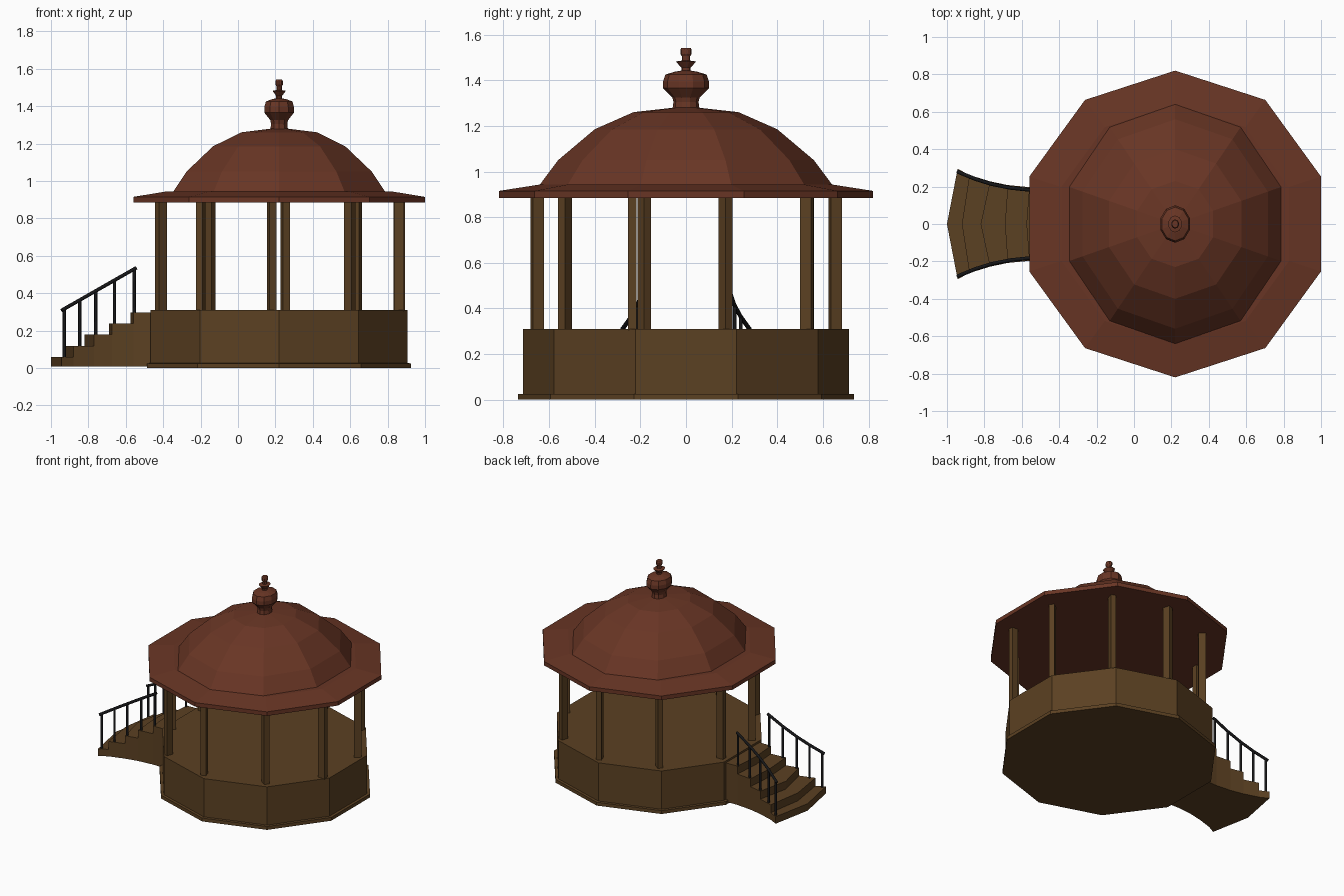
import bpy, bmesh
from math import cos, sin, radians

if "Cube" in bpy.data.objects:
    bpy.data.objects.remove(bpy.data.objects["Cube"])

CX = 0.22   # centre of the pavilion; the stairs reach out to -x


def material(name, rgb):
    m = bpy.data.materials.new(name)
    m.diffuse_color = (*rgb, 1)
    m.use_nodes = True
    m.node_tree.nodes["Principled BSDF"].inputs["Base Color"].default_value = m.diffuse_color
    return m


ROOF = material("roof_red", (0.14, 0.036, 0.018))
WOOD = material("wood_brown", (0.105, 0.052, 0.016))
IRON = material("black_iron", (0.008, 0.008, 0.009))


def add_mesh(name, bm, mat):
    bmesh.ops.recalc_face_normals(bm, faces=bm.faces)
    me = bpy.data.meshes.new(name)
    bm.to_mesh(me)
    bm.free()
    me.materials.append(mat)
    ob = bpy.data.objects.new(name, me)
    bpy.context.collection.objects.link(ob)
    return ob


def loft(name, rings, mat):
    """Join equal-sized rings of points into a closed solid."""
    bm = bmesh.new()
    vs = [[bm.verts.new(p) for p in r] for r in rings]
    n = len(vs[0])
    for a, b in zip(vs, vs[1:]):
        for i in range(n):
            j = (i + 1) % n
            bm.faces.new((a[i], a[j], b[j], b[i]))
    bm.faces.new(vs[0])
    bm.faces.new(vs[-1])
    return add_mesh(name, bm, mat)


def decagon(name, profile, mat, xs=1.0):
    """Ten-sided lathe of (radius, z) points, optionally squeezed in x."""
    angles = [radians(90 + 36 * k) for k in range(10)]
    return loft(name, [[(CX + r * cos(a) * xs, r * sin(a), z) for a in angles]
                       for r, z in profile], mat)


def rod(name, points, radius, mat):
    cu = bpy.data.curves.new(name, 'CURVE')
    cu.dimensions = '3D'
    cu.bevel_depth = radius
    cu.bevel_resolution = 1
    cu.use_fill_caps = True
    sp = cu.splines.new('POLY')
    sp.points.add(len(points) - 1)
    for p, co in zip(sp.points, points):
        p.co = (*co, 1)
    cu.materials.append(mat)
    ob = bpy.data.objects.new(name, cu)
    bpy.context.collection.objects.link(ob)


# Platform with plinth
decagon("platform", [(0.735, 0), (0.735, 0.025), (0.715, 0.026), (0.715, 0.31)],
        WOOD, 1.01)

# Roof: eave slab, dome, finial
decagon("eave", [(0.82, 0.885), (0.82, 0.915), (0.64, 0.943)], ROOF)
decagon("dome", [(0.64, 0.935), (0.64, 0.943), (0.56, 1.05), (0.40, 1.185),
                 (0.23, 1.26), (0.05, 1.28)], ROOF, 0.93)
decagon("finial", [(0.06, 1.27), (0.055, 1.305), (0.06, 1.325), (0.1, 1.365),
                   (0.1, 1.395), (0.09, 1.425), (0.05, 1.437), (0.02, 1.442),
                   (0.02, 1.455), (0.045, 1.482), (0.018, 1.486), (0.018, 1.505),
                   (0.025, 1.515), (0.025, 1.535), (0.02, 1.542)], ROOF, 0.83)

# Posts, one by each corner, each turned to face its own side
POSTS = [(0.862, -0.235), (0.862, 0.173), (0.636, 0.53), (0.252, 0.653),
         (-0.152, 0.53), (-0.412, 0.173), (-0.412, -0.183), (-0.20, -0.53),
         (0.18, -0.652), (0.598, -0.53)]
for k, (px, py) in enumerate(POSTS):
    c, s = cos(radians(36 * k)), sin(radians(36 * k))
    ring = [(px + u * c - v * s, py + u * s + v * c)
            for u, v in ((-.025, -.019), (.025, -.019), (.025, .019), (-.025, .019))]
    loft(f"post_{k + 1}", [[(x, y, z) for x, y in ring] for z in (0.305, 0.89)], WOOD)

# Stairs: pointed treads; (nose x, corner x, half width) of each riser
RISERS = [(-1.0, -0.943, 0.295), (-0.92, -0.88, 0.262), (-0.82, -0.77, 0.228),
          (-0.69, -0.675, 0.208), (-0.575, -0.56, 0.197), (-0.45, -0.45, 0.2)]
for i, (a, b) in enumerate(zip(RISERS, RISERS[1:])):
    outline = [(a[0], 0), (a[1], -a[2]), (b[1], -b[2]), (b[0], 0),
               (b[1], b[2]), (a[1], a[2])]
    top = 0.06 + 0.059 * i
    loft(f"step_{i + 1}", [[(x, y, z) for x, y in outline] for z in (0.008, top)], WOOD)

# Handrails with balusters on both sides
BALUSTERS = [(-0.928, 0.273), (-0.847, 0.24), (-0.76, 0.213), (-0.66, 0.193),
             (-0.555, 0.182)]
for side, name in ((1, "back"), (-1, "front")):
    rail = [(x, y * side, 0.31 + (x + 0.94) * 0.57) for x, y in BALUSTERS]
    start = (-0.943, 0.28 * side, 0.308)
    end = (-0.543, 0.18 * side, 0.536)
    rod(f"{name}_handrail", [start, *rail, end], 0.01, IRON)
    for i, (x, y, z) in enumerate(rail):
        rod(f"{name}_baluster_{i + 1}", [(x, y, 0.055 + 0.059 * i), (x, y, z)],
            0.009, IRON)
